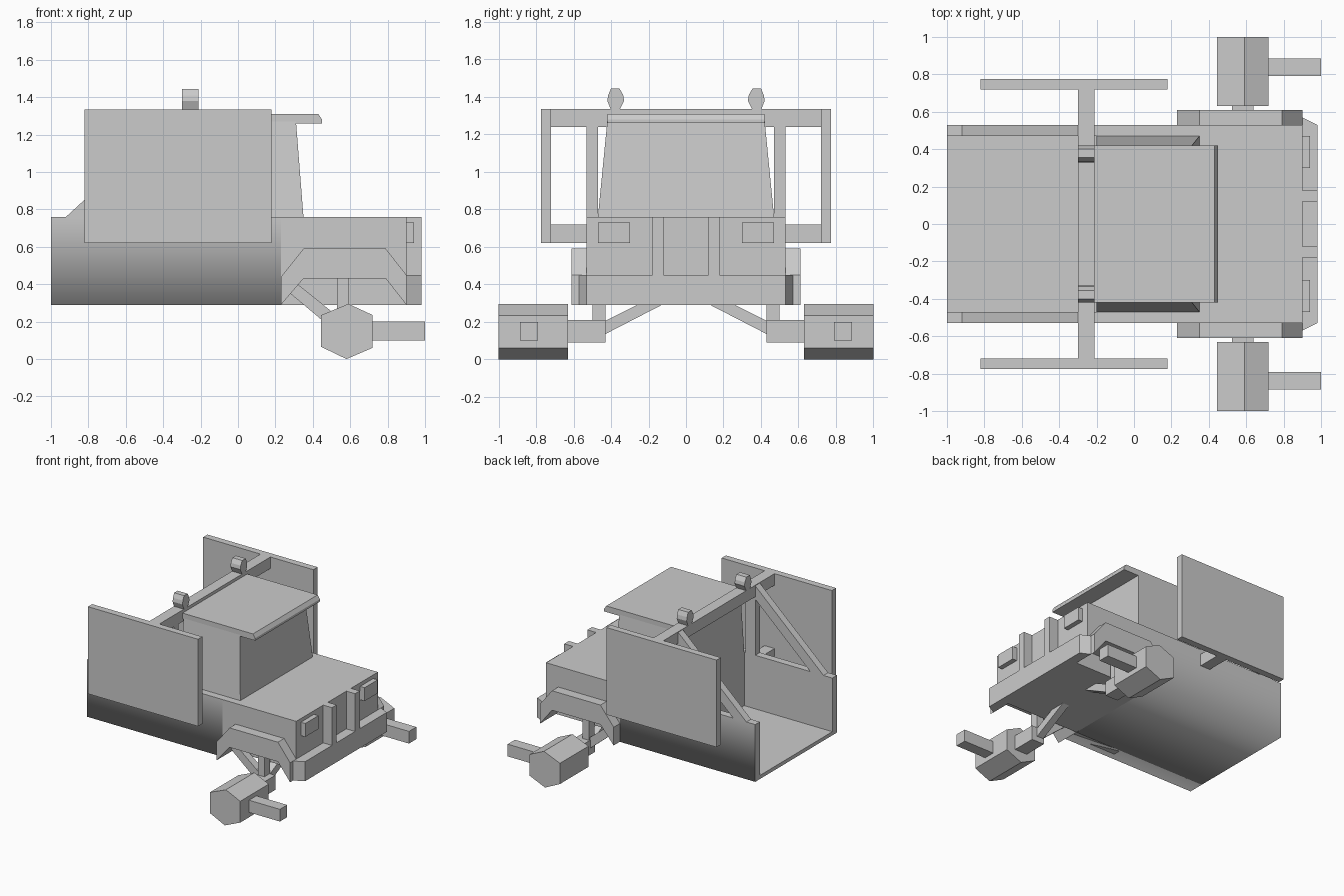
import bpy, bmesh, math
from mathutils import Vector

old = bpy.data.objects.get("Cube")
if old:
    bpy.data.objects.remove(old, do_unlink=True)

grey = bpy.data.materials.new("plain_grey")
grey.use_nodes = True
colour = (0.6, 0.6, 0.6, 1)
grey.diffuse_color = colour
grey.node_tree.nodes["Principled BSDF"].inputs["Base Color"].default_value = colour


def prism(name, points, axis, a, b):
    """Extrude a 2D outline along x, y or z from a to b."""
    place = {"x": lambda p, t: (t, p[0], p[1]),
             "y": lambda p, t: (p[0], t, p[1]),
             "z": lambda p, t: (p[0], p[1], t)}[axis]
    bm = bmesh.new()
    face = bm.faces.new([bm.verts.new(place(p, a)) for p in points])
    moved = bmesh.ops.extrude_face_region(bm, geom=[face])["geom"]
    shift = Vector(place((0, 0), b - a))
    bmesh.ops.translate(bm, vec=shift, verts=[v for v in moved if isinstance(v, bmesh.types.BMVert)])
    bmesh.ops.recalc_face_normals(bm, faces=bm.faces)
    mesh = bpy.data.meshes.new(name)
    bm.to_mesh(mesh)
    bm.free()
    mesh.materials.append(grey)
    obj = bpy.data.objects.new(name, mesh)
    bpy.context.collection.objects.link(obj)
    return obj


def box(name, x, y, z):
    return prism(name, [(x[0], z[0]), (x[1], z[0]), (x[1], z[1]), (x[0], z[1])], "y", *y)


def mirrored(obj):
    """Repeat a part on the other side of the vehicle."""
    mod = obj.modifiers.new("both_sides", "MIRROR")
    mod.use_axis = (False, True, False)
    return obj


BOTTOM, DECK = 0.29, 0.76
SIDE, INNER = 0.53, 0.47

# Open-backed cargo tub, soft along its lower side edges
tub = prism("cargo_tub", [(-SIDE, BOTTOM), (SIDE, BOTTOM), (SIDE, DECK), (INNER, DECK),
                          (INNER, 0.32), (-INNER, 0.32), (-INNER, DECK), (-SIDE, DECK)],
            "x", -1, 0.23)
for poly in tub.data.polygons:
    poly.use_smooth = abs(poly.normal.x) < 0.5
for edge in tub.data.edges:
    ends = [tub.data.vertices[i].co for i in edge.vertices]
    edge.use_edge_sharp = not all(abs(c.z - BOTTOM) < 0.01 and abs(abs(c.y) - SIDE) < 0.01 for c in ends)

# Hood with wheel wells cut in its sides
box("hood_core", (-0.2, 0.9), (-0.4, 0.4), (BOTTOM, DECK))
arch = [(0.23, BOTTOM), (0.35, 0.43), (0.79, 0.43), (0.9, BOTTOM)]
mirrored(prism("hood_side", arch + [(0.9, DECK), (0.23, DECK)], "y", 0.4, SIDE))
mirrored(box("cab_base_side", (-0.2, 0.23), (0.4, INNER), (BOTTOM, DECK)))
mirrored(prism("fender", arch + [(0.9, 0.45), (0.79, 0.59), (0.35, 0.59), (0.23, 0.44)],
               "y", SIDE, 0.61))

# Bumper, grille bars and headlights
prism("bumper", [(0.9, -0.57), (0.98, -SIDE), (0.98, SIDE), (0.9, 0.57)], "z", BOTTOM, 0.45)
mirrored(box("grille_bar", (0.9, 0.98), (0.12, 0.18), (0.45, DECK)))
mirrored(box("headlight", (0.9, 0.94), (0.3, 0.47), (0.62, 0.73)))

# Tapered cab and overhanging roof
cab = box("cab", (-0.2, 0.35), (-INNER, INNER), (DECK, 1.27))
for v in cab.data.vertices:
    if v.co.z > 1:
        v.co.y *= 0.42 / INNER
        v.co.x = min(v.co.x, 0.31)
prism("roof", [(-0.21, 1.265), (0.3, 1.26), (0.45, 1.26), (0.45, 1.28), (0.43, 1.31), (-0.21, 1.31)],
      "y", -0.42, 0.42)

# Roll frame carrying the side panels
frame_x = (-0.3, -0.21)
box("cross_bar", frame_x, (-0.72, 0.72), (1.24, 1.335))
mirrored(box("frame_post", frame_x, (INNER, SIDE), (DECK, 1.24)))
mirrored(box("lower_panel_bar", frame_x, (SIDE, 0.72), (0.62, 0.72)))
mirrored(prism("rear_brace", [(-0.92, DECK), (-0.8, DECK), (-0.3, 1.22), (-0.3, 1.33)],
               "y", INNER, SIDE))
mirrored(box("side_panel", (-0.82, 0.18), (0.72, 0.775), (0.62, 1.335)))
mirrored(prism("roof_lamp", [(0.355, 1.33), (0.4, 1.33), (0.42, 1.38), (0.415, 1.41), (0.4, 1.445),
                             (0.355, 1.445), (0.335, 1.41), (0.33, 1.38)], "x", *frame_x))

# Six-sided front pods on struts
mirrored(prism("pod", [(0.58, 0), (0.72, 0.06), (0.72, 0.235), (0.59, 0.295), (0.445, 0.235), (0.445, 0.065)],
               "y", 0.63, 1))
mirrored(box("pod_arm", (0.72, 1), (0.79, 0.885), (0.1, 0.2)))
mirrored(box("pod_axle", (0.525, 0.64), (0.43, 0.63), (0.09, 0.21)))
mirrored(box("upright_strut", (0.53, 0.59), (0.43, 0.5), (0.2, 0.43)))
mirrored(prism("trailing_strut", [(0.28, 0.35), (0.32, 0.4), (0.58, 0.19), (0.53, 0.14)], "y", 0.43, 0.49))
mirrored(prism("inner_strut", [(0.43, 0.135), (0.43, 0.205), (0.24, 0.3), (0.11, 0.3)], "x", 0.53, 0.59))
